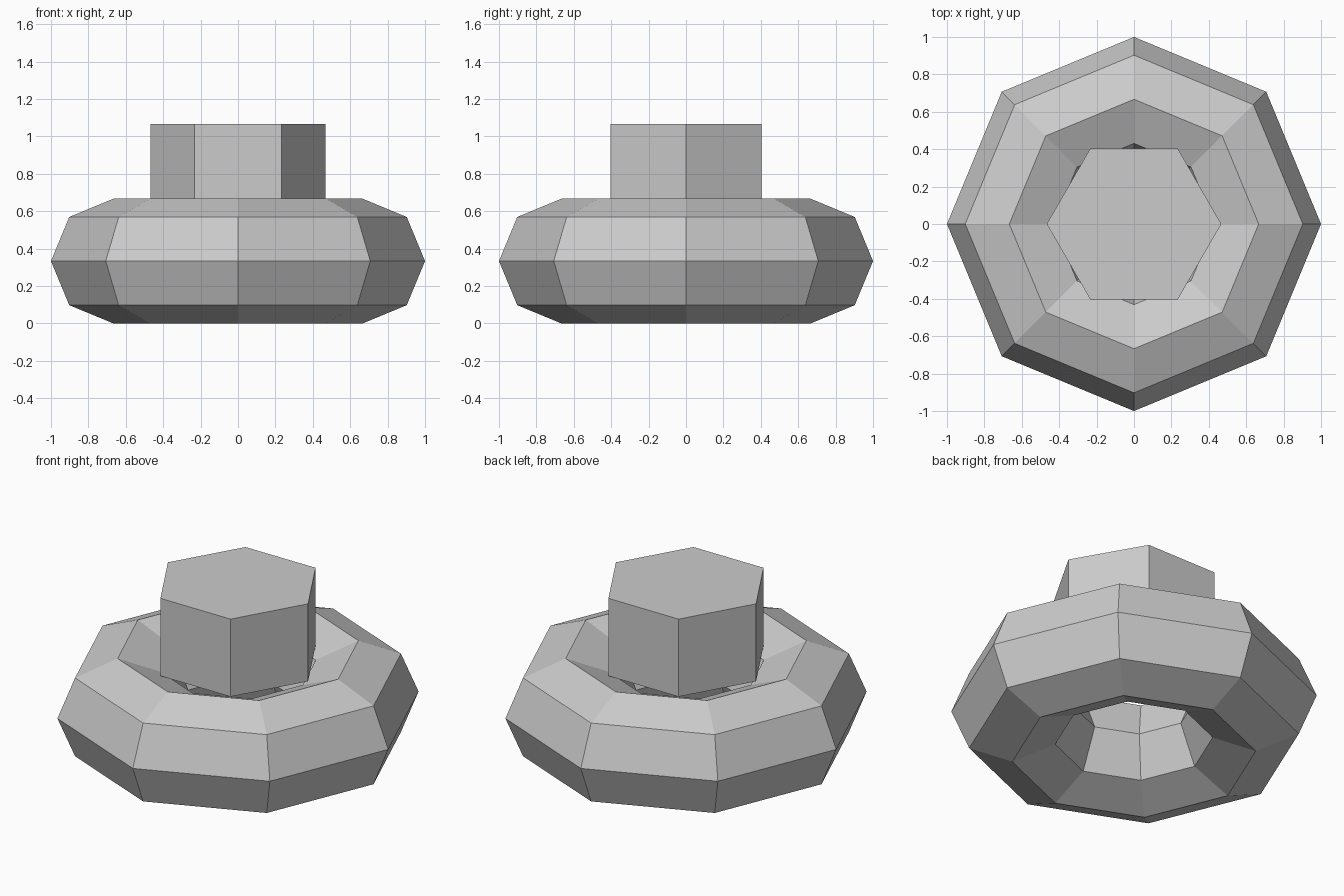
import bpy

if "Cube" in bpy.data.objects:
    bpy.data.objects.remove(bpy.data.objects["Cube"])

# ring: eight-sided torus with an octagonal section
bpy.ops.mesh.primitive_torus_add(
    major_segments=8, minor_segments=8,
    major_radius=0.6667, minor_radius=0.3333, location=(0, 0, 0.3333))
bpy.context.object.name = "ring"

# hexagonal block sitting in the top of the ring, corners on the x axis
bpy.ops.mesh.primitive_cylinder_add(
    vertices=6, radius=0.4667, depth=0.4667,
    location=(0, 0, 0.8333), rotation=(0, 0, 0.5235988))
bpy.context.object.name = "hex_block"
